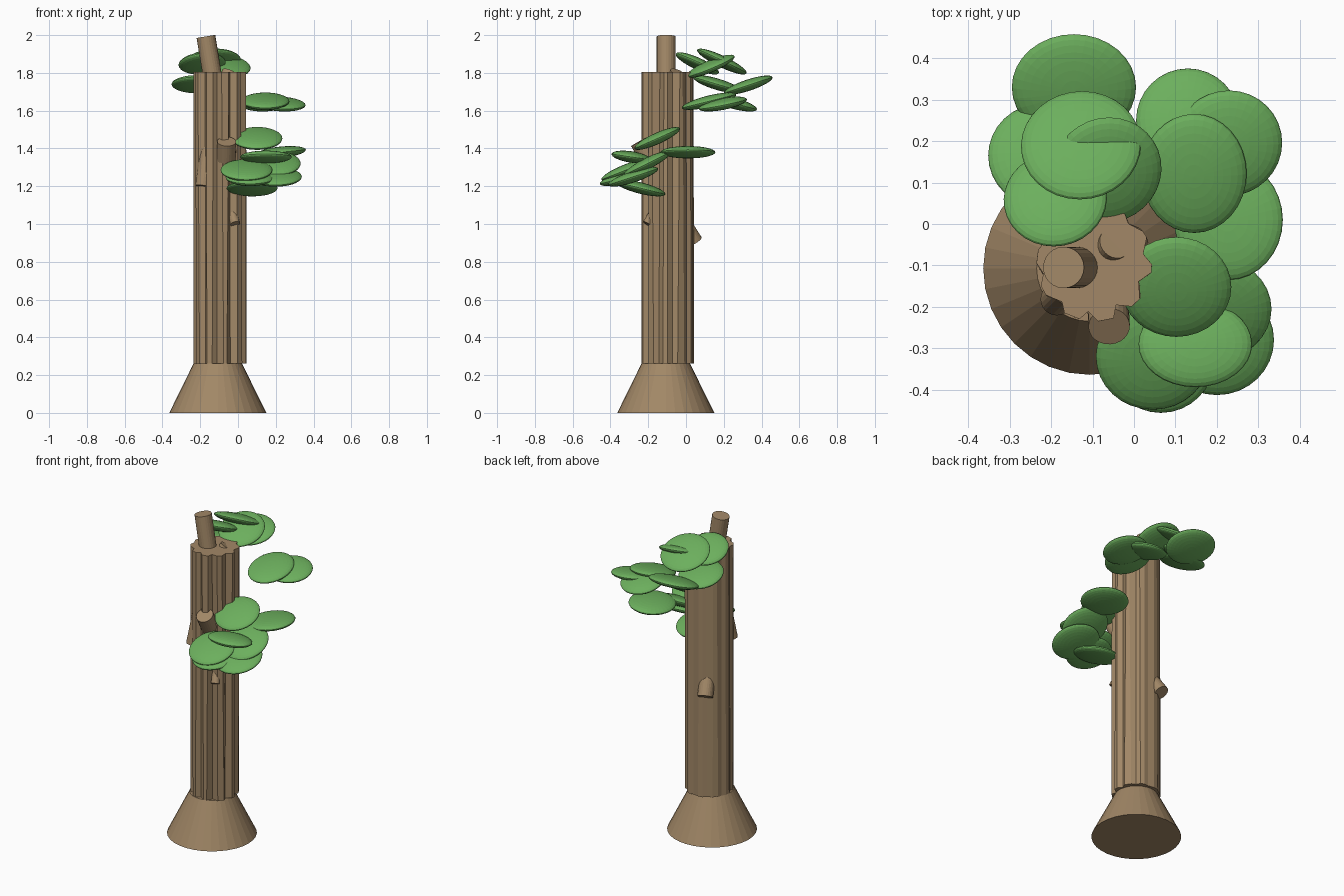
import bpy, bmesh, math, random
from mathutils import Vector, Matrix

if "Cube" in bpy.data.objects:
    bpy.data.objects.remove(bpy.data.objects["Cube"])

random.seed(4)


def material(name, rgb):
    m = bpy.data.materials.new(name)
    m.diffuse_color = (*rgb, 1)
    m.use_nodes = True
    m.node_tree.nodes["Principled BSDF"].inputs["Base Color"].default_value = m.diffuse_color
    return m


BARK = material("bark brown", (0.36, 0.245, 0.135))
LEAF = material("leaf green", (0.15, 0.43, 0.11))


def finish(name, bm, mat):
    bmesh.ops.recalc_face_normals(bm, faces=bm.faces[:])
    me = bpy.data.meshes.new(name)
    bm.to_mesh(me)
    bm.free()
    me.materials.append(mat)
    ob = bpy.data.objects.new(name, me)
    bpy.context.collection.objects.link(ob)
    return ob


def stub(name, a, b, r1, r2=None, sides=24):
    """Capped cylinder or cone between two points."""
    a, b = Vector(a), Vector(b)
    d = b - a
    mat = Matrix.Translation((a + b) / 2) @ d.to_track_quat('Z', 'Y').to_matrix().to_4x4()
    bm = bmesh.new()
    bmesh.ops.create_cone(bm, cap_ends=True, segments=sides, radius1=r1,
                          radius2=r1 if r2 is None else r2, depth=d.length, matrix=mat)
    return finish(name, bm, BARK)


def leaf(name, x, y, z, slope_y, slope_x=0.0, rx=0.135, ry=0.135, h=0.03):
    """Flattened ball tilted by its slope along y and x."""
    mat = (Matrix.Translation((x, y, z))
           @ Matrix.Rotation(-math.atan(slope_x), 4, 'Y')
           @ Matrix.Rotation(math.atan(slope_y), 4, 'X')
           @ Matrix.Diagonal((rx, ry, h, 1)))
    bm = bmesh.new()
    bmesh.ops.create_uvsphere(bm, u_segments=32, v_segments=16, radius=1, matrix=mat)
    return finish(name, bm, LEAF)


# Flared root base
stub("root_base", (-0.107, -0.107, 0), (-0.107, -0.107, 0.262), 0.257, 0.128, 32)

# Trunk: ridged column, rougher at the front and right, smoother at the back
bm = bmesh.new()
N = 30
rings = []
depth = []
for i in range(N):
    a = 2 * math.pi * i / N
    rough = 0.5 + 0.5 * math.cos(a + math.radians(55))
    depth.append((i % 3 == 1) * (0.004 + 0.022 * rough))
for z in (0.262, 1.805):
    ring = []
    for i in range(N):
        a = 2 * math.pi * (i + random.uniform(-0.25, 0.25)) / N
        r = 0.141 - depth[i] - random.uniform(0, 0.004)
        ring.append(bm.verts.new((-0.095 + r * math.cos(a), -0.095 + r * math.sin(a), z)))
    rings.append(ring)
for i in range(N):
    j = (i + 1) % N
    bm.faces.new((rings[0][i], rings[0][j], rings[1][j], rings[1][i]))
for ring in rings:
    bm.faces.new(ring)
finish("trunk", bm, BARK)

# Broken branches and knots
stub("top_branch", (-0.128, -0.105, 1.74), (-0.17, -0.105, 1.993), 0.05)
stub("front_branch", (-0.066, -0.135, 1.24), (-0.06, -0.247, 1.437), 0.05)
stub("left_branch", (-0.16, -0.155, 1.4), (-0.187, -0.182, 1.2), 0.039)
stub("back_branch", (-0.13, -0.04, 1.04), (-0.165, 0.045, 0.905), 0.045)
stub("front_knot", (-0.03, -0.17, 1.06), (-0.015, -0.205, 1.0), 0.025)
stub("top_knot", (-0.07, -0.07, 1.74), (-0.045, -0.045, 1.803), 0.04)

# Upper leaf cluster: x, y, z, slope along y, slope along x, radii
upper = [
    (-0.145, 0.33, 1.735, 0.33, 0.0, 0.15, 0.135),
    (-0.220, 0.165, 1.74, -0.30, 0.0, 0.132, 0.132),
    (-0.128, 0.19, 1.86, -0.48, 0.05, 0.145, 0.145),
    (-0.190, 0.06, 1.85, -0.45, 0.08, 0.125, 0.125),
    (-0.065, 0.13, 1.835, 0.42, -0.1, 0.132, 0.138),
    (0.130, 0.25, 1.64, -0.27, 0.0, 0.125, 0.13),
    (0.145, 0.122, 1.65, 0.25, 0.0, 0.127, 0.148),
    (0.228, 0.195, 1.635, 0.2, -0.05, 0.13, 0.13),
]
# Lower leaf cluster
lower = [
    (0.102, -0.152, 1.453, 0.45, 0.0, 0.133, 0.132),
    (0.228, 0.01, 1.38, 0.0, 0.1, 0.132, 0.145),
    (0.195, -0.205, 1.32, 0.5, 0.0, 0.137, 0.138),
    (0.148, -0.29, 1.355, -0.15, 0.0, 0.137, 0.105),
    (0.200, -0.28, 1.25, 0.33, 0.0, 0.138, 0.14),
    (0.045, -0.32, 1.285, 0.4, 0.0, 0.137, 0.138),
    (0.065, -0.325, 1.245, 0.25, 0.0, 0.13, 0.135),
    (0.075, -0.24, 1.19, -0.25, 0.0, 0.135, 0.135),
]
for label, group in (("upper_leaf", upper), ("lower_leaf", lower)):
    for i, p in enumerate(group):
        leaf(f"{label}_{i + 1}", *p)
